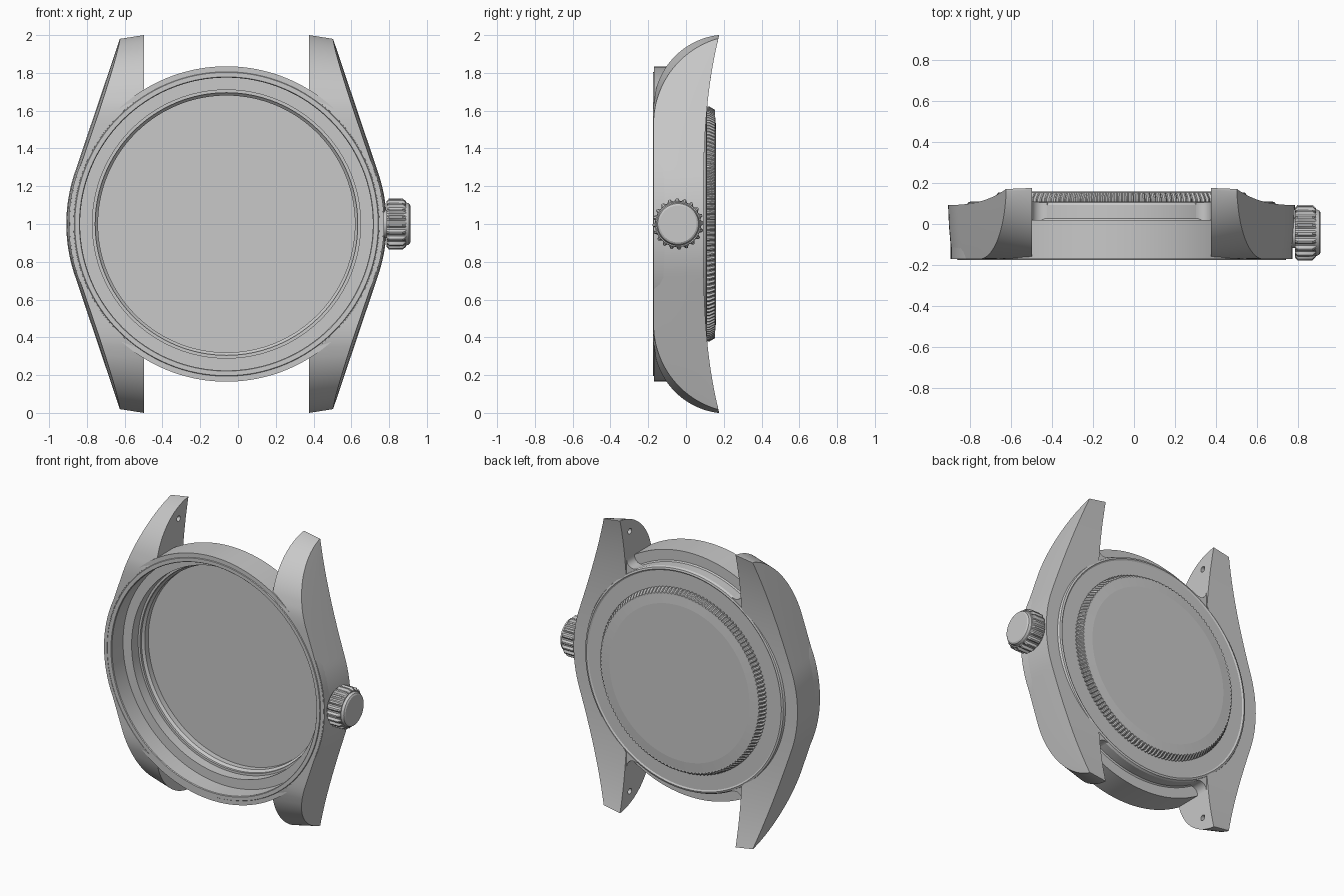
import bpy, bmesh, math
from mathutils import Vector

if "Cube" in bpy.data.objects:
    bpy.data.objects.remove(bpy.data.objects["Cube"])

CX, CZ = -0.061, 1.0          # centre of the round case

steel = bpy.data.materials.new("steel_grey")
steel.diffuse_color = (0.58, 0.58, 0.58, 1)
steel.use_nodes = True
steel.node_tree.nodes["Principled BSDF"].inputs["Base Color"].default_value = steel.diffuse_color


def smooth(ob, angle):
    bpy.ops.object.select_all(action='DESELECT')
    ob.select_set(True)
    bpy.context.view_layer.objects.active = ob
    bpy.ops.object.shade_smooth_by_angle(angle=math.radians(angle))


def finish(name, bm, angle=30):
    bmesh.ops.remove_doubles(bm, verts=bm.verts, dist=1e-5)
    bmesh.ops.recalc_face_normals(bm, faces=bm.faces)
    me = bpy.data.meshes.new(name)
    bm.to_mesh(me)
    bm.free()
    me.materials.append(steel)
    ob = bpy.data.objects.new(name, me)
    bpy.context.collection.objects.link(ob)
    smooth(ob, angle)
    return ob


def lathe(name, profile, centre, axis, segs=128, angle=30):
    """Revolve (radius, height, tooth depth) points; teeth repeat every 4 segments."""
    bm = bmesh.new()
    rings = []
    for r, h, d in profile:
        ring = []
        for i in range(segs):
            a = 2 * math.pi * i / segs
            rr = max(r - (d if i % 4 >= 2 else 0), 0)
            u, v = rr * math.cos(a), rr * math.sin(a)
            p = (u, h, v) if axis == 'Y' else (h, u, v)
            ring.append(bm.verts.new(Vector(centre) + Vector(p)))
        rings.append(ring)
    for k in range(len(rings) - 1):
        a, b = rings[k], rings[k + 1]
        if profile[k][0] == 0:
            bm.faces.new(b)
        elif profile[k + 1][0] == 0:
            bm.faces.new(a)
        else:
            for i in range(segs):
                j = (i + 1) % segs
                bm.faces.new((a[i], a[j], b[j], b[i]))
    loose = [v for v in bm.verts if not v.link_faces]
    bmesh.ops.delete(bm, geom=loose, context='VERTS')
    return finish(name, bm, angle)


# Round case: stepped bore with a deep floor, outer band, recessed back plate
case = [(0, .088), (.68, .088), (.68, .05), (.695, .035), (.695, .02), (.71, .02),
        (.71, -.05), (.775, -.05), (.775, -.17), (.779, -.175), (.803, -.175),
        (.806, -.170), (.835, -.170), (.835, .02), (.765, .02), (.757, .028),
        (.757, .092), (.75, .106), (.738, .110), (.728, .104), (.64, .104), (0, .104)]
lathe("round_case", [(r, h, 0) for r, h in case], (CX, 0, CZ), 'Y', angle=25)

# Case back: coin-edged rim and flat disc
lathe("back_rim_knurl", [(.60, .10, 0), (.623, .102, .010), (.623, .122, .010),
                         (.604, .154, .008), (.590, .154, 0)],
      (CX, 0, CZ), 'Y', 560)
lathe("back_disc", [(.60, .10, 0), (.597, .152, 0), (.53, .158, 0), (0, .158, 0)],
      (CX, 0, CZ), 'Y', angle=3)


# Flanks and lugs: pentagonal sections lofted from the bottom tip to the top tip
def outer_x(d):
    t = math.radians(17.7)
    if d < .848 * math.sin(t):
        return math.sqrt(.848 ** 2 - d * d)
    return .848 * math.cos(t) - (d - .848 * math.sin(t)) * .337


def inner_x(d, r):
    return max(.4375, math.sqrt(max(r * r - d * d, 0)))


def front_y(d, rad, start):
    e = max(d - start, 0)
    return -.172 + rad - math.sqrt(max(rad * rad - e * e, 0))


def back_y(d):
    return .092 + .084 * d ** 3


def flank(name, side):
    bm = bmesh.new()
    steps = 48
    rows = []
    for i in range(-steps, steps + 1):
        t = math.sin(math.pi / 2 * i / steps)
        d, do = abs(t), abs(t) * .98
        fi, fo = front_y(d, .39, .613), front_y(do, .47, .53)
        ox = outer_x(do)
        taper = .018 * (back_y(do) - fo) / .26
        pts = [(inner_x(d, .81), fi, t), (ox - taper, fo, t * .98),
               (ox - taper * .25, fo + .6 * (back_y(do) - fo), t * .98),
               (ox, back_y(do), t * .98), (inner_x(d, .742), back_y(d), t)]
        rows.append([bm.verts.new((CX + side * x, y, CZ + z)) for x, y, z in pts])
    for a, b in zip(rows, rows[1:]):
        for k in range(5):
            m = (k + 1) % 5
            bm.faces.new((a[k], a[m], b[m], b[k]))
    bm.faces.new(rows[0])
    bm.faces.new(rows[-1])
    return finish(name, bm)


flanks = [flank("left_flank_and_lugs", -1), flank("right_flank_and_lugs", 1)]

# Spring bar holes on the inner lug faces
for label, s in (("top", 1), ("bottom", -1)):
    cutter = lathe(label + "_bar_hole_cutter",
                   [(0, -.485, 0), (.019, -.485, 0), (.019, .485, 0), (0, .485, 0)],
                   (CX, .07, CZ + s * .89), 'X', 20)
    cutter.hide_render = True
    for f in flanks:
        mod = f.modifiers.new(label + "_hole", 'BOOLEAN')
        mod.operation = 'DIFFERENCE'
        mod.solver = 'EXACT'
        mod.object = cutter
        bpy.context.view_layer.objects.active = f
        bpy.ops.object.modifier_apply(modifier=mod.name)
    bpy.data.objects.remove(cutter)
for f in flanks:
    smooth(f, 30)

# Rounded corners where the back recess meets each lug
for sx, sxn in ((-1, "left"), (1, "right")):
    for sz, szn in ((-1, "bottom"), (1, "top")):
        bm = bmesh.new()
        outline = [(.445, .708), (.445, .60), (.355, .655)]
        for i in range(9):
            a = math.radians(242 + 118 * i / 8)
            outline.append((.3875 + .05 * math.cos(a), .708 + .05 * math.sin(a)))
        lo, hi = [[bm.verts.new((CX + sx * x, y, CZ + sz * z)) for x, z in outline]
                  for y in (.015, .104)]
        bm.faces.new(lo)
        bm.faces.new(hi)
        for i in range(len(lo)):
            j = (i + 1) % len(lo)
            bm.faces.new((lo[i], lo[j], hi[j], hi[i]))
        finish(szn + "_" + sxn + "_recess_corner", bm)

# Crown with grip teeth, domed cap and stem
CROWN = (.004, -.042, CZ)
lathe("crown_grip", [(0, .782, 0), (.120, .782, 0), (.136, .796, .014),
                     (.136, .868, .014), (.120, .885, 0), (0, .885, 0)],
      CROWN, 'X', 80)
lathe("crown_cap", [(.114, .875, 0), (.114, .888, 0), (.108, .902, 0),
                    (.098, .908, 0), (0, .909, 0)], CROWN, 'X', 64)
lathe("crown_stem", [(0, .72, 0), (.075, .72, 0), (.075, .79, 0), (0, .79, 0)],
      CROWN, 'X', 32)
